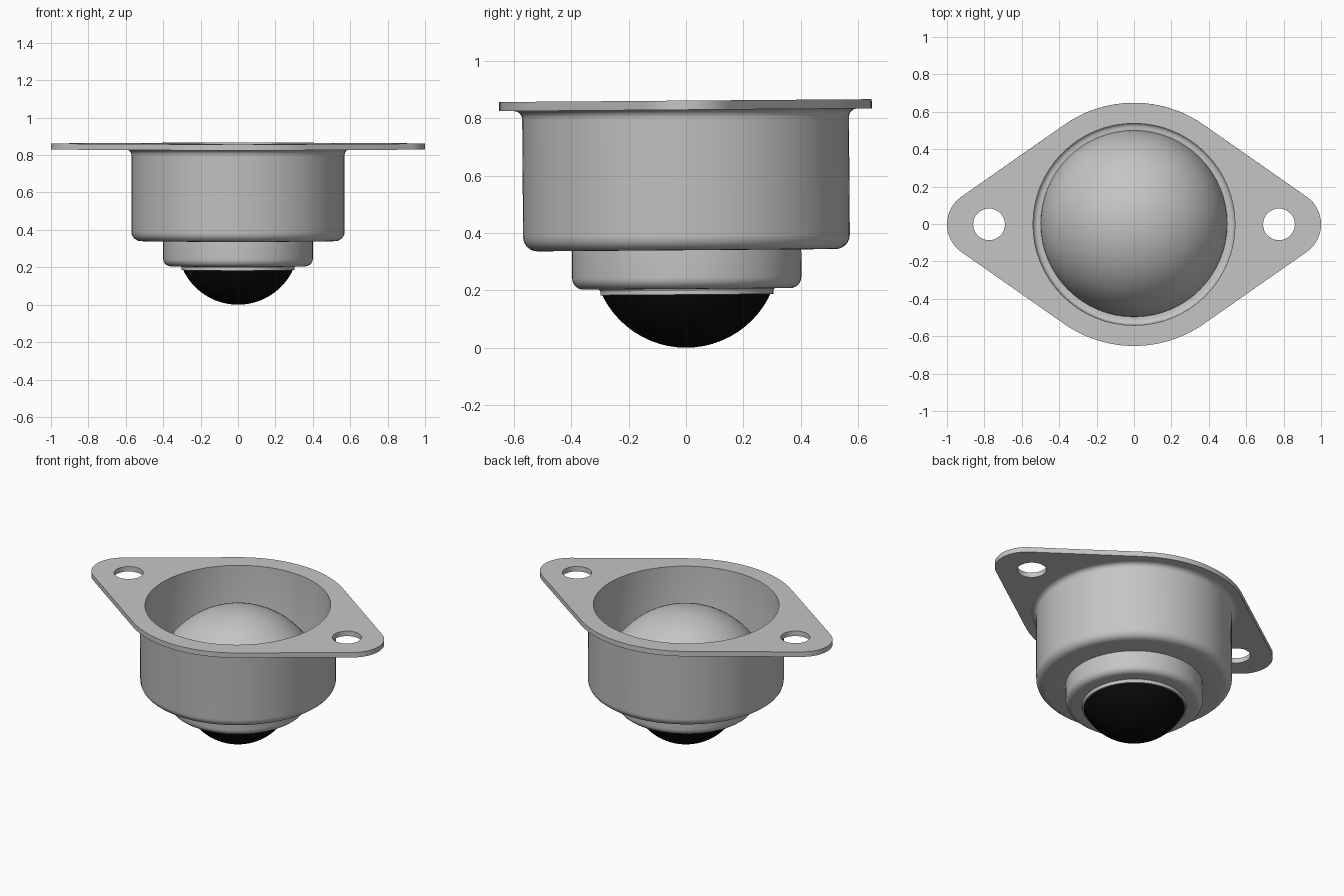
import bpy, bmesh, math
from mathutils import Matrix, Vector

if "Cube" in bpy.data.objects:
    bpy.data.objects.remove(bpy.data.objects["Cube"])

SEG = 64


def material(name, value):
    m = bpy.data.materials.new(name)
    m.diffuse_color = (value, value, value, 1)
    m.use_nodes = True
    m.node_tree.nodes["Principled BSDF"].inputs["Base Color"].default_value = m.diffuse_color
    return m


steel = material("steel grey", 0.56)
black = material("black", 0.003)

# The whole unit leans very slightly about the x axis
PIVOT = Vector((0, 0, 0.6))
TILT = Matrix.Translation(PIVOT) @ Matrix.Rotation(0.0077, 4, 'X') @ Matrix.Translation(-PIVOT)


def arc(cx, cz, r, a0, a1, n=6):
    return [(cx + r * math.cos(math.radians(a0 + (a1 - a0) * i / n)),
             cz + r * math.sin(math.radians(a0 + (a1 - a0) * i / n))) for i in range(n + 1)]


def smooth(ob):
    bpy.ops.object.select_all(action='DESELECT')
    ob.select_set(True)
    bpy.context.view_layer.objects.active = ob
    bpy.ops.object.shade_smooth_by_angle(angle=math.radians(35))


def lathe(name, profile, mat, closed=False):
    bm = bmesh.new()
    vs = [bm.verts.new((r, 0, z)) for r, z in profile]
    pairs = list(zip(vs, vs[1:])) + ([(vs[-1], vs[0])] if closed else [])
    geom = vs + [bm.edges.new(p) for p in pairs]
    bmesh.ops.spin(bm, geom=geom, cent=(0, 0, 0), axis=(0, 0, 1), angle=math.tau,
                   steps=SEG, use_duplicate=False)
    bmesh.ops.remove_doubles(bm, verts=bm.verts, dist=1e-5)
    bmesh.ops.recalc_face_normals(bm, faces=bm.faces)
    bm.transform(TILT)
    me = bpy.data.meshes.new(name)
    bm.to_mesh(me)
    bm.free()
    me.materials.append(mat)
    ob = bpy.data.objects.new(name, me)
    bpy.context.collection.objects.link(ob)
    smooth(ob)
    return ob


# Stepped cup: flared top, rounded shoulders, lip around the ball, hollow inside
cup = (arc(0.60, 0.80, 0.03, 90, 180)
       + arc(0.52, 0.39, 0.05, 0, -90)
       + [(0.40, 0.34)]
       + arc(0.36, 0.245, 0.04, 0, -90)
       + [(0.302, 0.205), (0.302, 0.185), (0.293, 0.185), (0.33, 0.24), (0.37, 0.30),
          (0.37, 0.355)]
       + arc(0.515, 0.38, 0.025, -90, 0, 4)
       + [(0.54, 0.832)])
lathe("housing_cup", cup, steel, closed=True)

# Inner dome that covers the ball
lathe("inner_dome", arc(0, 0.325, 0.5, 4, 90, 24), steel)

# Mounting flange: rounded diamond outline with a large opening and two bolt holes
R, r, c = 0.65, 0.18, 0.82
a = math.degrees(math.acos((R - r) / c))
outline = (arc(c, 0, r, -a, a, 16) + arc(0, 0, R, a, 180 - a, 24)
           + arc(-c, 0, r, 180 - a, 180 + a, 16) + arc(0, 0, R, 180 + a, 360 - a, 24))
loops = [outline, arc(0, 0, 0.54, 0, 360, SEG)[:-1]]
loops += [arc(s * 0.775, 0, 0.085, 0, 360, 32)[:-1] for s in (-1, 1)]
cu = bpy.data.curves.new("flange", 'CURVE')
cu.dimensions = '2D'
cu.fill_mode = 'BOTH'
cu.extrude = 0.016
for pts in loops:
    sp = cu.splines.new('POLY')
    sp.points.add(len(pts) - 1)
    for p, (x, y) in zip(sp.points, pts):
        p.co = (x, y, 0, 1)
    sp.use_cyclic_u = True
cu.materials.append(steel)
flange = bpy.data.objects.new("flange", cu)
bpy.context.collection.objects.link(flange)
flange.matrix_world = TILT @ Matrix.Translation((0, 0, 0.846))
bpy.ops.object.select_all(action='DESELECT')
flange.select_set(True)
bpy.context.view_layer.objects.active = flange
bpy.ops.object.convert(target='MESH')
smooth(bpy.context.view_layer.objects.active)

# Rolling ball
bpy.ops.mesh.primitive_uv_sphere_add(segments=SEG, ring_count=32, radius=0.325,
                                     location=(0, 0, 0.325))
ball = bpy.context.object
ball.name = "ball"
ball.data.materials.append(black)
smooth(ball)
